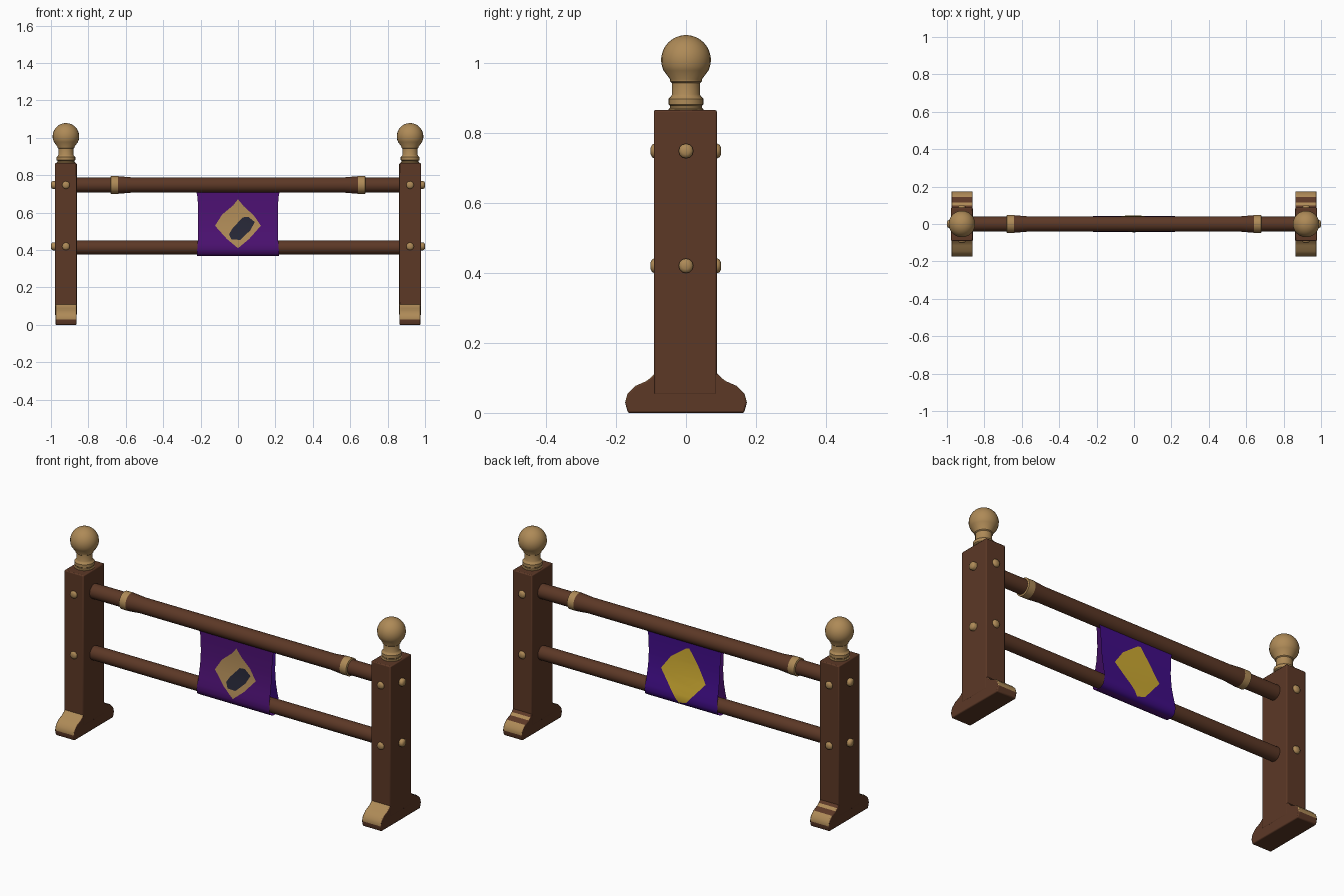
import bpy, bmesh
from math import cos, sin, pi, radians
from mathutils import Matrix, Vector

cube = bpy.data.objects.get("Cube")
if cube:
    bpy.data.objects.remove(cube)


def material(name, *rgb):
    lin = [((c / 255 + 0.055) / 1.055) ** 2.4 for c in rgb] + [1]
    mat = bpy.data.materials.new(name)
    mat.use_nodes = True
    mat.diffuse_color = lin
    mat.node_tree.nodes["Principled BSDF"].inputs["Base Color"].default_value = lin
    mat.node_tree.nodes["Principled BSDF"].inputs["Roughness"].default_value = 0.8
    return mat


wood = material("brown wood", 92, 56, 38)
brass = material("tan brass", 174, 138, 87)
cloth_front = material("purple cloth", 76, 17, 114)
cloth_back = material("violet cloth", 64, 13, 134)
yellow = material("yellow emblem", 205, 170, 50)
navy = material("dark navy", 38, 39, 54)


def finish(name, bm, mats, rule=None, bevel=0, angle=40, closed=True):
    """Turn a bmesh into a smooth-shaded object, colouring faces by rule."""
    if closed:
        bmesh.ops.recalc_face_normals(bm, faces=bm.faces)
    bm.normal_update()
    if rule:
        for f in bm.faces:
            f.material_index = rule(f)
    mesh = bpy.data.meshes.new(name)
    bm.to_mesh(mesh)
    bm.free()
    obj = bpy.data.objects.new(name, mesh)
    bpy.context.collection.objects.link(obj)
    for m in mats:
        mesh.materials.append(m)
    if bevel:
        mod = obj.modifiers.new("soft edges", "BEVEL")
        mod.width, mod.segments = bevel, 2
        mod.limit_method, mod.angle_limit = "ANGLE", radians(55)
    bpy.ops.object.select_all(action="DESELECT")
    obj.select_set(True)
    bpy.context.view_layer.objects.active = obj
    bpy.ops.object.shade_smooth_by_angle(angle=radians(angle))
    return obj


def lathe(name, profile, place, mats, sides=24, rule=None):
    """Spin a (radius, height) profile around z, then place it."""
    bm = bmesh.new()
    rings = [[bm.verts.new((r * cos(2 * pi * i / sides), r * sin(2 * pi * i / sides), h))
              for i in range(sides)] for r, h in profile]
    for a, b in zip(rings, rings[1:]):
        for i in range(sides):
            j = (i + 1) % sides
            bm.faces.new((a[i], a[j], b[j], b[i]))
    bm.faces.new(rings[0][::-1])
    bm.faces.new(rings[-1])
    bm.transform(place)
    return finish(name, bm, mats, rule)


def aim(position, direction):
    turn = Vector(direction).to_track_quat("Z", "Y").to_matrix().to_4x4()
    return Matrix.Translation(position) @ turn


# Profiles shared by both ends
FOOT_HALF = [(0.166, 0), (0.174, 0.03), (0.167, 0.055), (0.145, 0.077),
             (0.115, 0.09), (0.1, 0.101), (0.088, 0.114)]
BALL = [(0.071 * sin(a), 1.008 - 0.071 * cos(a))
        for a in [radians(55 + 10 * i) for i in range(13)]]
KNOB = [(0.05, 0.855), (0.05, 0.868), (0.045, 0.871), (0.045, 0.877), (0.05, 0.881),
        (0.05, 0.897), (0.043, 0.904), (0.04, 0.91), (0.04, 0.942), (0.045, 0.946),
        (0.045, 0.952)] + BALL[1:] + [(0.003, 1.079)]
BOLT = [(0.021, -0.03), (0.021, 0.008), (0.018, 0.014), (0.01, 0.018)]


def foot_colour(f):
    y, z = f.calc_center_median().y, f.calc_center_median().z
    if abs(f.normal.x) > 0.5 or f.normal.z < 0.1 or z > 0.112:
        return 0
    return int(y < 0 or y > 0.15 or 0.1 < y < 0.11)


# Two end posts with feet, knobs and bolts
for side, s in (("left", 1), ("right", -1)):
    x = 0.92 * s

    bm = bmesh.new()
    outline = FOOT_HALF + [(-y, z) for y, z in reversed(FOOT_HALF)]
    face = bm.faces.new([bm.verts.new((x - 0.057, y, z)) for y, z in outline])
    out = bmesh.ops.extrude_face_region(bm, geom=[face])["geom"]
    bmesh.ops.translate(bm, vec=(0.114, 0, 0),
                        verts=[v for v in out if isinstance(v, bmesh.types.BMVert)])
    finish(side + "_foot", bm, [wood, brass], foot_colour, bevel=0.005)

    bm = bmesh.new()
    bmesh.ops.create_cube(bm, size=1)
    bm.transform(Matrix.Translation((x, -0.002, 0.458)) @ Matrix.Diagonal((0.116, 0.18, 0.814, 1)))
    finish(side + "_post", bm, [wood], bevel=0.005)

    lathe(side + "_knob", KNOB, Matrix.Translation((x, 0, 0)), [brass])

    for level, z in (("upper", 0.748), ("lower", 0.42)):
        for where, pos, d in (("front", (x, -0.083, z), (0, -1, 0)),
                              ("back", (x, 0.082, z), (0, 1, 0)),
                              ("outer", (x + 0.062 * s, 0, z), (s, 0, 0))):
            lathe(f"{side}_{level}_{where}_bolt", BOLT, aim(pos, d), [brass], sides=12)

# Rails; the upper one swells into a banded collar near each end
HALF_RAIL = [(0.039, 0.88), (0.039, 0.683), (0.047, 0.68), (0.047, 0.642), (0.041, 0.57)]
UPPER = [(r, -h) for r, h in HALF_RAIL] + HALF_RAIL[::-1]
lathe("upper_rail", UPPER, aim((0, 0, 0.748), (1, 0, 0)), [wood, brass],
      rule=lambda f: int(0.64 < abs(f.calc_center_median().x) < 0.682))
lathe("lower_rail", [(0.0375, -0.88), (0.0375, 0.88)], aim((0, 0, 0.414), (1, 0, 0)), [wood])

# Banner hanging from the upper rail and looped under the lower one: (depth, height, half width)
DRAPE = [(0.012, 0.72, 0.224), (0.012, 0.68, 0.216), (0.014, 0.6, 0.213), (0.02, 0.53, 0.213),
         (0.032, 0.47, 0.214), (0.041, 0.43, 0.216), (0.043, 0.405, 0.218),
         (0.036, 0.38, 0.219), (0.018, 0.368, 0.22)]
bm = bmesh.new()
loop = [(-d, z, w) for d, z, w in DRAPE] + [(d, z, w) for d, z, w in reversed(DRAPE)]
rows = [(bm.verts.new((-w, y, z)), bm.verts.new((w, y, z))) for y, z, w in loop]
for (a, b), (c, d) in zip(rows, rows[1:]):
    bm.faces.new((a, c, d, b))
finish("banner", bm, [cloth_front, cloth_back],
       lambda f: int(f.calc_center_median().y > 0.001), angle=60, closed=False)


def drape_depth(z):
    for (d0, z0, _), (d1, z1, _) in zip(DRAPE, DRAPE[1:]):
        if z1 <= z <= z0:
            return d0 + (d1 - d0) * (z0 - z) / (z0 - z1)
    return DRAPE[0][0]


def emblem(name, points, front, lift, mat):
    """Flat outline cut at the banner's folds and laid on its surface."""
    bm = bmesh.new()
    bm.faces.new([bm.verts.new((x, 0, z)) for x, z in points])
    for _, z, _ in DRAPE:
        bmesh.ops.bisect_plane(bm, geom=bm.verts[:] + bm.edges[:] + bm.faces[:],
                               plane_co=(0, 0, z), plane_no=(0, 0, 1))
    for v in bm.verts:
        v.co.y = front * (drape_depth(v.co.z) + lift)
    bm.normal_update()
    bmesh.ops.reverse_faces(bm, faces=[f for f in bm.faces if f.normal.y * front < 0])
    finish(name, bm, [mat], angle=60, closed=False)


emblem("front_diamond", [(0, 0.672), (-0.025, 0.64), (-0.085, 0.59), (-0.123, 0.53), (-0.06, 0.46),
                         (0, 0.41), (0.06, 0.46), (0.122, 0.53), (0.085, 0.585), (0.03, 0.635)],
       -1, 0.002, brass)
emblem("front_dark_patch", [(-0.048, 0.485), (-0.03, 0.515), (0.025, 0.575), (0.055, 0.578),
                            (0.09, 0.55), (0.065, 0.505), (0.012, 0.455), (-0.035, 0.456)],
       -1, 0.004, navy)
emblem("back_diamond", [(-0.03, 0.68), (-0.01, 0.675), (0.08, 0.61), (0.135, 0.535), (0.075, 0.46),
                        (0.015, 0.385), (-0.03, 0.395), (-0.135, 0.515), (-0.085, 0.6)],
       1, 0.002, yellow)
